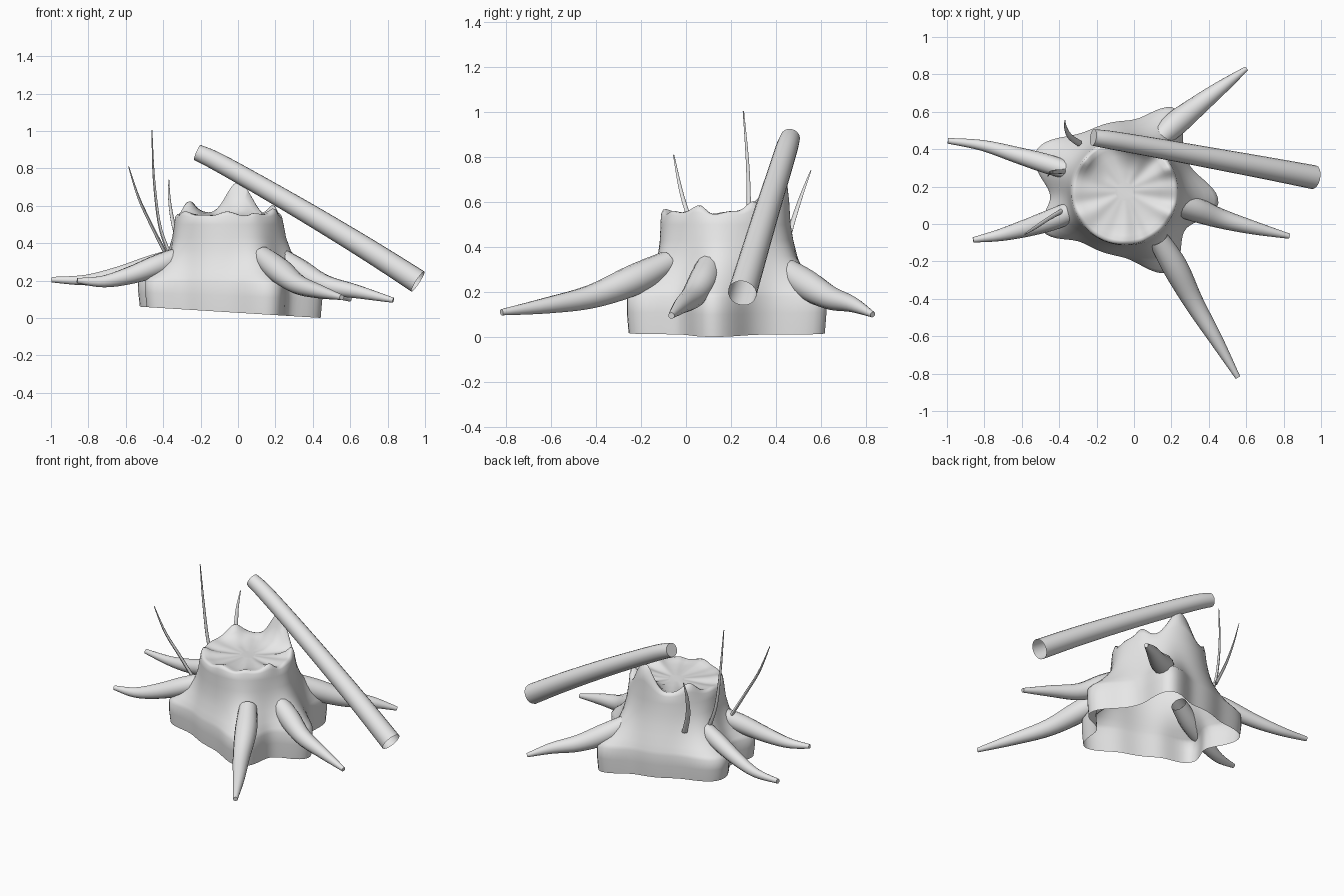
import bpy, bmesh, math
from mathutils import Vector

cube = bpy.data.objects.get("Cube")
if cube:
    bpy.data.objects.remove(cube, do_unlink=True)

grey = bpy.data.materials.new("plain_grey")
grey.use_nodes = True
colour = (0.8, 0.8, 0.8, 1)
grey.diffuse_color = colour
grey.node_tree.nodes["Principled BSDF"].inputs["Base Color"].default_value = colour


def finish(name, bm, angle=50):
    mesh = bpy.data.meshes.new(name)
    bm.to_mesh(mesh)
    bm.free()
    mesh.materials.append(grey)
    ob = bpy.data.objects.new(name, mesh)
    bpy.context.collection.objects.link(ob)
    bpy.ops.object.select_all(action='DESELECT')
    ob.select_set(True)
    bpy.context.view_layer.objects.active = ob
    bpy.ops.object.shade_smooth_by_angle(angle=math.radians(angle))
    return ob


def bridge(bm, a, b):
    n = len(a)
    for i in range(n):
        j = (i + 1) % n
        bm.faces.new((a[i], a[j], b[j], b[i]))


def spline(pts, t):
    """Smooth interpolation through the points, t from 0 to 1."""
    n = len(pts) - 1
    k = min(int(t * n), n - 1)
    f = t * n - k
    p = [Vector(pts[min(max(k + d, 0), n)]) for d in (-1, 0, 1, 2)]
    return 0.5 * (2 * p[1] + (p[2] - p[0]) * f
                  + (2 * p[0] - 5 * p[1] + 4 * p[2] - p[3]) * f ** 2
                  + (3 * p[1] - p[0] - 3 * p[2] + p[3]) * f ** 3)


def tube(name, pts, ref, steps=20, sides=14, flat=1.0, cap_start=False, cap_end=True):
    """Tube along points of (x, y, z, radius)."""
    bm = bmesh.new()
    path = [spline(pts, i / steps) for i in range(steps + 1)]
    rings = []
    for i, p in enumerate(path):
        d = (path[min(i + 1, steps)] - path[max(i - 1, 0)]).to_3d().normalized()
        side = d.cross(Vector(ref)).normalized()
        up = side.cross(d)
        loop = []
        for k in range(sides):
            a = 2 * math.pi * k / sides
            loop.append(bm.verts.new(p.to_3d() + p.w * (math.cos(a) * side
                                                        + flat * math.sin(a) * up)))
        rings.append(loop)
    for a, b in zip(rings, rings[1:]):
        bridge(bm, a, b)
    if cap_start:
        bm.faces.new(rings[0])
    if cap_end:
        bm.faces.new(rings[-1])
    bmesh.ops.recalc_face_normals(bm, faces=bm.faces)
    return finish(name, bm)


# Stump: lobed skirt, flared trunk, jagged rim and pleated top, open below
SIDES = 120
CENTRE = Vector((-0.05, 0.19))
# angle, strength, width
LOBES = ((57, 1, 16), (-9, 1, 17), (-61, 1, 18), (207, 0.9, 15), (158, 1.05, 20))
PEAKS = ((79, 0.18, 19), (141, 0.08, 13), (28, 0.05, 10), (-25, 0.03, 9),
         (-95, 0.01, 9), (205, 0.015, 9), (-60, 0.01, 7))


def bumps(angle, table):
    total = 0
    for centre, strength, width in table:
        d = (angle - centre + 180) % 360 - 180
        total += strength * math.exp(-(d / width) ** 2)
    return total


def ring(bm, radius, lobe, z, tilt=0.0, peak=0.0, pleat=0.0, shift=0.0):
    out = []
    for i in range(SIDES):
        deg = 360 * i / SIDES
        a = math.radians(deg)
        r = radius + lobe * bumps(deg, LOBES)
        x = CENTRE.x + r * math.cos(a)
        y = CENTRE.y - shift + r * math.sin(a)
        h = z + tilt * 0.062 * (0.45 - x)
        h += peak * bumps(deg, PEAKS)
        h += pleat * (math.sin(7 * a) + 0.6 * math.sin(12 * a + 1))
        out.append(bm.verts.new((x, y, h)))
    return out


bm = bmesh.new()
levels = [
    ring(bm, 0.355, 0.143, 0.0, tilt=1),
    ring(bm, 0.36, 0.147, 0.10, tilt=0.6),
    ring(bm, 0.36, 0.147, 0.175, tilt=0.4),
    ring(bm, 0.355, 0.13, 0.20, tilt=0.3),
    ring(bm, 0.343, 0.09, 0.24, tilt=0.2),
    ring(bm, 0.325, 0.055, 0.30),
    ring(bm, 0.308, 0.027, 0.36, shift=0.004),
    ring(bm, 0.296, 0.013, 0.43, shift=0.009),
    ring(bm, 0.289, 0.006, 0.50, shift=0.014),
    ring(bm, 0.285, 0.0, 0.54, peak=0.45, pleat=0.003, shift=0.016),
    ring(bm, 0.275, 0.0, 0.552, peak=0.95, pleat=0.005, shift=0.016),
    ring(bm, 0.262, 0.0, 0.553, peak=1.0, pleat=0.006, shift=0.016),
    ring(bm, 0.235, 0.0, 0.547, peak=0.6, pleat=0.006, shift=0.016),
    ring(bm, 0.19, 0.0, 0.542, peak=0.2, pleat=0.005, shift=0.016),
    ring(bm, 0.11, 0.0, 0.54, pleat=0.002, shift=0.016),
    ring(bm, 0.05, 0.0, 0.54, shift=0.016),
]
for a, b in zip(levels, levels[1:]):
    bridge(bm, a, b)
bm.faces.new(levels[-1])
finish("stump", bm, 70)

# Roots: inner end to tip
ROOTS = {
    "root_back_left": [(0.12, 0.44, 0.305, 0.05), (0.22, 0.535, 0.235, 0.066),
                       (0.35, 0.64, 0.175, 0.053), (0.48, 0.74, 0.145, 0.035),
                       (0.6, 0.83, 0.10, 0.013)],
    "root_left": [(0.2, 0.11, 0.335, 0.055), (0.32, 0.08, 0.255, 0.066),
                  (0.46, 0.03, 0.18, 0.053), (0.64, -0.02, 0.14, 0.036),
                  (0.83, -0.065, 0.095, 0.014)],
    "root_front_left": [(0.13, -0.08, 0.33, 0.055), (0.22, -0.23, 0.255, 0.068),
                        (0.32, -0.42, 0.18, 0.053), (0.44, -0.62, 0.14, 0.036),
                        (0.555, -0.82, 0.11, 0.014)],
    "root_front_right": [(-0.28, 0.09, 0.34, 0.05), (-0.42, 0.03, 0.285, 0.058),
                         (-0.57, -0.02, 0.23, 0.048), (-0.72, -0.06, 0.195, 0.032),
                         (-0.86, -0.085, 0.20, 0.014)],
    "root_back_right": [(-0.30, 0.27, 0.335, 0.045), (-0.46, 0.32, 0.285, 0.052),
                        (-0.63, 0.37, 0.235, 0.043), (-0.81, 0.42, 0.203, 0.029),
                        (-0.995, 0.445, 0.205, 0.015)],
}
for name, pts in ROOTS.items():
    tube(name, pts, (0, 0, 1))

# Leaning hollow log, open at its lower end
tube("leaning_log", [(-0.218, 0.463, 0.885, 0.044), (-0.12, 0.448, 0.84, 0.049),
                     (0.1, 0.41, 0.718, 0.052), (0.4, 0.355, 0.544, 0.056),
                     (0.7, 0.30, 0.362, 0.06), (0.962, 0.25, 0.195, 0.064)],
     (0, 0, 1), steps=24, sides=18, cap_start=True, cap_end=False)

# Thin grass blades, each with its flatness
BLADES = {
    "grass_blade_front": (0.8, [(-0.385, 0.07, 0.34, 0.013), (-0.455, 0.03, 0.48, 0.011),
                                (-0.53, -0.02, 0.64, 0.009), (-0.585, -0.055, 0.81, 0.003)]),
    "grass_blade_middle": (0.8, [(-0.37, 0.28, 0.35, 0.014), (-0.42, 0.28, 0.5, 0.011),
                                 (-0.45, 0.275, 0.75, 0.008), (-0.46, 0.255, 1.005, 0.003)]),
    "grass_blade_back": (0.5, [(-0.29, 0.43, 0.34, 0.018), (-0.34, 0.465, 0.48, 0.015),
                               (-0.365, 0.51, 0.62, 0.01), (-0.37, 0.555, 0.74, 0.003)]),
}
for name, (flat, pts) in BLADES.items():
    out = Vector(pts[0][:2]) - CENTRE
    tube(name, pts, (out.x, out.y, 0), steps=14, sides=8, flat=flat, cap_start=True)
